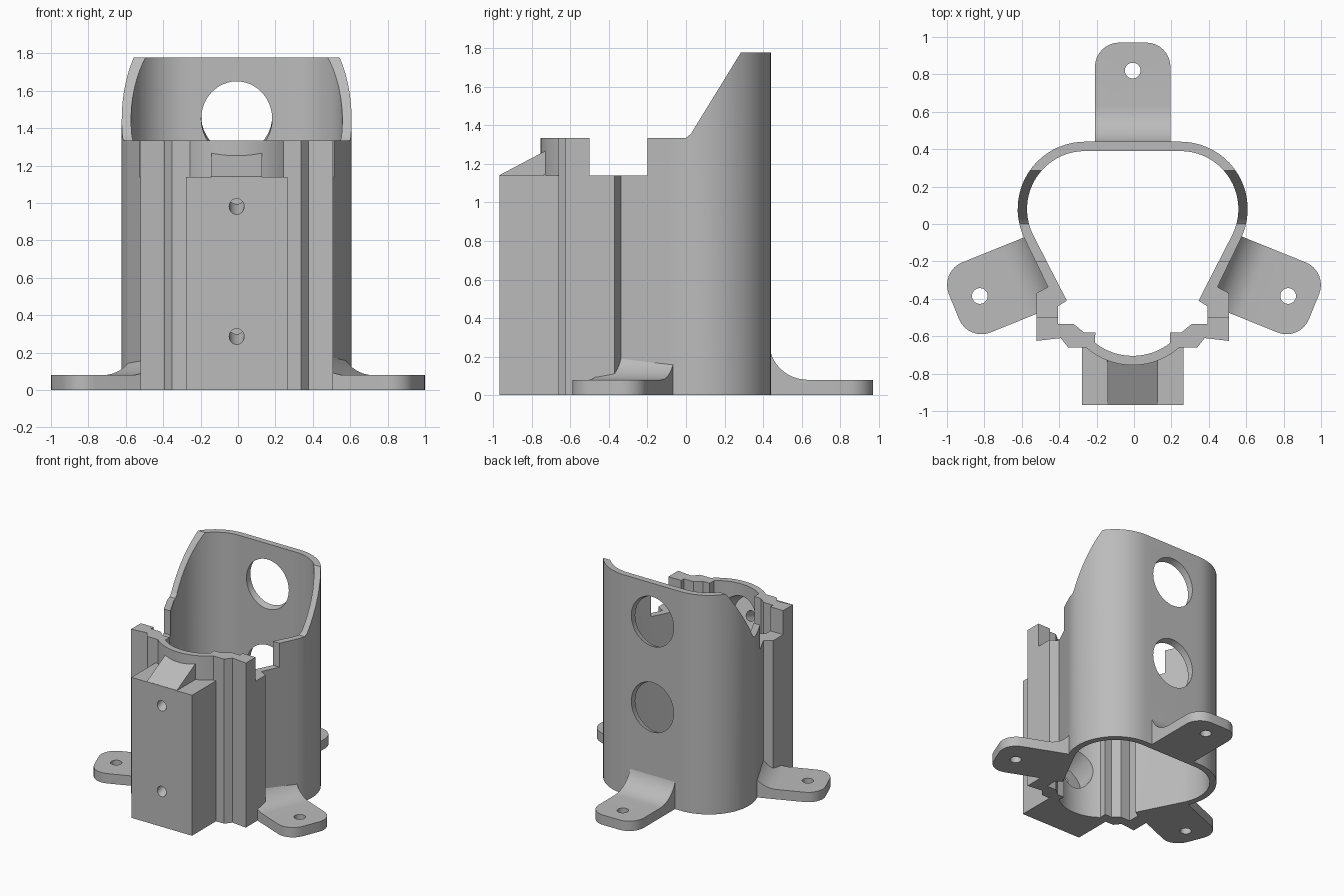
import bpy, bmesh
from math import sin, cos, radians, pi
from mathutils import Vector, Matrix

cube = bpy.data.objects.get("Cube")
if cube:
    bpy.data.objects.remove(cube, do_unlink=True)

GREY = (0.5, 0.5, 0.5, 1)
grey = bpy.data.materials.new("plain grey")
grey.use_nodes = True
grey.diffuse_color = GREY
grey.node_tree.nodes["Principled BSDF"].inputs["Base Color"].default_value = GREY

CX = -0.007          # centre line of the tube and block


def make_object(name, bm):
    bmesh.ops.recalc_face_normals(bm, faces=bm.faces)
    mesh = bpy.data.meshes.new(name)
    bm.to_mesh(mesh)
    bm.free()
    mesh.materials.append(grey)
    obj = bpy.data.objects.new(name, mesh)
    bpy.context.collection.objects.link(obj)
    return obj


def extrude(name, points, vector):
    """Solid prism from a closed loop of 3D points."""
    bm = bmesh.new()
    face = bm.faces.new([bm.verts.new(p) for p in points])
    new = bmesh.ops.extrude_face_region(bm, geom=[face])["geom"]
    verts = [g for g in new if isinstance(g, bmesh.types.BMVert)]
    bmesh.ops.translate(bm, verts=verts, vec=vector)
    return make_object(name, bm)


def plan_prism(name, points, z0, z1):
    return extrude(name, [(x, y, z0) for x, y in points], (0, 0, z1 - z0))


def side_prism(name, points, x0, x1):
    return extrude(name, [(x0, y, z) for y, z in points], (x1 - x0, 0, 0))


def rod(name, start, end, radius):
    start, end = Vector(start), Vector(end)
    axis = end - start
    turn = axis.to_track_quat('Z', 'Y').to_matrix().to_4x4()
    bm = bmesh.new()
    bmesh.ops.create_cone(bm, cap_ends=True, segments=48, radius1=radius,
                          radius2=radius, depth=axis.length,
                          matrix=Matrix.Translation((start + end) / 2) @ turn)
    return make_object(name, bm)


def combine(obj, others, operation='DIFFERENCE'):
    for other in others:
        mod = obj.modifiers.new("cut", 'BOOLEAN')
        mod.operation = operation
        mod.solver = 'EXACT'
        mod.object = other
    graph = bpy.context.evaluated_depsgraph_get()
    mesh = bpy.data.meshes.new_from_object(obj.evaluated_get(graph))
    obj.modifiers.clear()
    obj.data = mesh


def arc(cx, cy, r, a0, a1, n):
    steps = [radians(a0 + (a1 - a0) * i / n) for i in range(n + 1)]
    return [(cx + r * cos(a), cy + r * sin(a)) for a in steps]


def mirrored(half):
    """Close a right-hand half outline that runs from back to front."""
    left = [(-x, y) for x, y in reversed(half) if x > 0.001]
    return [(x + CX, y) for x, y in half + left]


# Tube outlines: rounded back, tapering sides, keyed rails and bowed front
outer = (arc(0.255, 0.08, 0.36, 90, -26, 20)
         + [(0.453, -0.337), (0.515, -0.37), (0.515, -0.625),
            (0.385, -0.61), (0.345, -0.66)]
         + arc(0, -0.379, 0.376, -48.5, -90, 10))
inner = (arc(0.255, 0.08, 0.31, 90, -26, 20)
         + [(0.352, -0.41), (0.4, -0.44), (0.4, -0.535), (0.315, -0.535),
            (0.26, -0.58), (0.2, -0.58)]
         + arc(0, -0.379, 0.326, -52, -90, 10))

shell = plan_prism("tube_shell", mirrored(outer), 0, 1.778)
cavity = plan_prism("cavity_cutter", mirrored(inner), -0.1, 2)
top_cut = side_prism("top_cutter", [
    (-2, 1.335), (-0.5, 1.335), (-0.5, 1.14), (-0.2, 1.14), (-0.2, 1.335),
    (0, 1.335), (0.025, 1.355), (0.285, 1.778), (0.285, 2), (-2, 2)], -2, 2)

# Slanted driver holes through the back wall, with pockets and screw holes
SLOPE = 0.345
windows, pockets, screws = [], [], []
for z_back in (0.765, 1.46):
    def on_axis(y):
        return (CX, y, z_back + (y - 0.42) * SLOPE)
    windows.append(rod("window_cutter", on_axis(-0.1), on_axis(0.8), 0.19))
    pockets.append(rod("pocket_cutter", on_axis(-0.3), on_axis(-0.82), 0.155))
    screws.append(rod("screw_cutter", on_axis(-0.7), on_axis(-1.1), 0.04))

combine(shell, [cavity, top_cut] + windows + pockets)

# Front mounting block with a sloped roof over the upper pocket
block = plan_prism("mounting_block", [
    (CX - 0.272, -0.968), (CX + 0.272, -0.968),
    (CX + 0.272, -0.64), (CX - 0.272, -0.64)], 0, 1.14)
roof = side_prism("roof_helper", [
    (-0.966, 1.0), (-0.966, 1.142), (-0.72, 1.272), (-0.72, 1.0)],
    CX - 0.135, CX + 0.135)
combine(block, [roof], 'UNION')
combine(block, [cavity] + pockets + screws)


# Filleted feet with rounded ends and a fixing hole
def foot(name, hole, angle, base):
    fillet = [(0.63 + 0.2 * cos(a), 0.28 + 0.2 * sin(a))
              for a in [pi + pi / 2 * i / 12 for i in range(13)]]
    outline = [(base, 0), (base, 0.28)] + fillet + [(0.97, 0.08), (0.97, 0)]
    obj = side_prism(name, outline, -0.202, 0.202)
    bm = bmesh.new()
    bm.from_mesh(obj.data)
    ends = [e for e in bm.edges if all(v.co.y > 0.96 for v in e.verts)
            and abs(e.verts[0].co.z - e.verts[1].co.z) > 0.05]
    bmesh.ops.bevel(bm, geom=ends, offset=0.13, segments=8, profile=0.5,
                    affect='EDGES')
    place = (Matrix.Translation((hole[0], hole[1], 0))
             @ Matrix.Rotation(radians(angle), 4, 'Z')
             @ Matrix.Translation((0, -0.82, 0)))
    bmesh.ops.transform(bm, matrix=place, verts=bm.verts)
    bmesh.ops.recalc_face_normals(bm, faces=bm.faces)
    bm.to_mesh(obj.data)
    bm.free()
    drill = rod("drill_cutter", (*hole, -0.1), (*hole, 0.3), 0.042)
    combine(obj, [cavity, drill])
    bpy.data.objects.remove(drill, do_unlink=True)
    return obj


feet = [foot("back_foot", (CX, 0.82), 0, 0.41),
        foot("left_foot", (0.824, -0.385), -112, 0.43),
        foot("right_foot", (-0.824, -0.385), 112, 0.43)]

# Remove helpers and shade the curved walls smoothly
for helper in [cavity, top_cut, roof] + windows + pockets + screws:
    bpy.data.objects.remove(helper, do_unlink=True)
for obj in [shell, block] + feet:
    bpy.ops.object.select_all(action='DESELECT')
    obj.select_set(True)
    bpy.context.view_layer.objects.active = obj
    bpy.ops.object.shade_smooth_by_angle(angle=radians(25))
